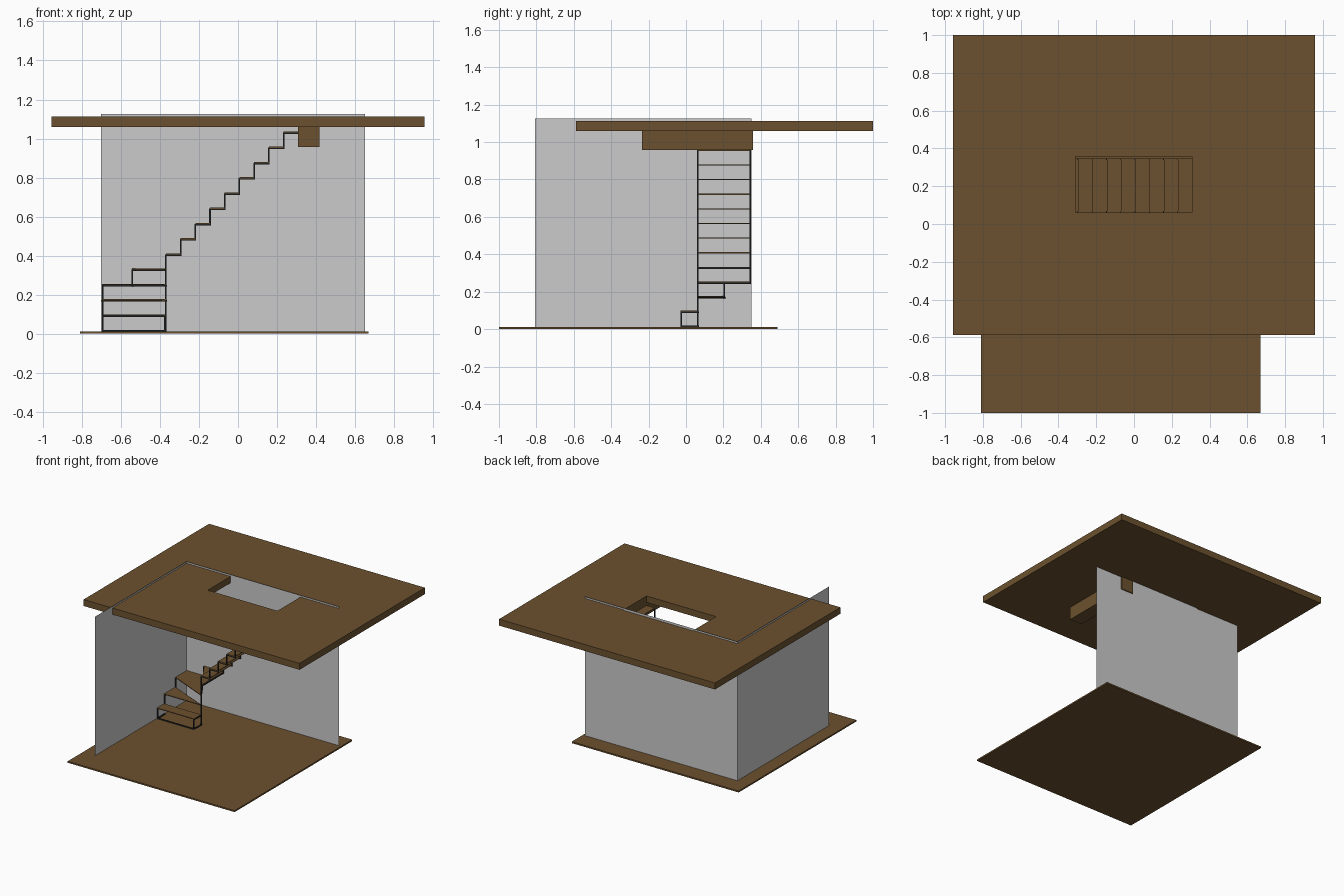
import bpy, bmesh
from mathutils import Vector

if "Cube" in bpy.data.objects:
    bpy.data.objects.remove(bpy.data.objects["Cube"])


def material(name, rgb):
    m = bpy.data.materials.new(name)
    m.diffuse_color = (*rgb, 1)
    m.use_nodes = True
    m.node_tree.nodes["Principled BSDF"].inputs["Base Color"].default_value = m.diffuse_color
    return m


WOOD = material("wood", (0.15, 0.083, 0.029))
STEEL = material("dark_steel", (0.02, 0.022, 0.023))


def finish(name, bm, mat=None, closed=True):
    if closed:
        bmesh.ops.recalc_face_normals(bm, faces=bm.faces[:])
    me = bpy.data.meshes.new(name)
    bm.to_mesh(me)
    bm.free()
    if mat:
        me.materials.append(mat)
    ob = bpy.data.objects.new(name, me)
    bpy.context.collection.objects.link(ob)
    return ob


def prism(bm, pts, z0, z1):
    """Extrude a plan outline from z0 up to z1."""
    f = bm.faces.new([bm.verts.new((x, y, z0)) for x, y in pts])
    ext = bmesh.ops.extrude_face_region(bm, geom=[f])["geom"]
    bmesh.ops.translate(bm, vec=(0, 0, z1 - z0),
                        verts=[v for v in ext if isinstance(v, bmesh.types.BMVert)])


def rect(x0, x1, y0, y1):
    return [(x0, y0), (x1, y0), (x1, y1), (x0, y1)]


def slab(name, x0, x1, y0, y1, z0, z1):
    bm = bmesh.new()
    prism(bm, rect(x0, x1, y0, y1), z0, z1)
    return finish(name, bm, WOOD)


def bar(bm, p, q, w=0.008):
    """Square bar between two points, running a little past both ends."""
    p, q = Vector(p), Vector(q)
    d = (q - p).normalized()
    up = Vector((1, 0, 0)) if abs(d.z) > 0.9 else Vector((0, 0, 1))
    s = d.cross(up).normalized() * w / 2
    t = d.cross(s).normalized() * w / 2
    p, q = p - d * w / 2, q + d * w / 2
    a, b = ([bm.verts.new(c + k) for k in (s + t, s - t, -s - t, t - s)] for c in (p, q))
    bm.faces.new(a)
    bm.faces.new(b[::-1])
    for i in range(4):
        bm.faces.new((a[i], b[i], b[(i + 1) % 4], a[(i + 1) % 4]))


# Lower floor and trimmer beam
slab("lower_floor", -0.81, 0.67, -1.0, 0.49, 0.0, 0.012)
slab("beam", 0.308, 0.417, -0.235, 0.358, 0.957, 1.06)

# Upper floor with stairwell opening
bm = bmesh.new()
outer, inner = ([bm.verts.new((x, y, 1.06)) for x, y in r] for r in
                (rect(-0.957, 0.957, -0.588, 1.0), rect(-0.31, 0.308, 0.06, 0.358)))
for i in range(4):
    j = (i + 1) % 4
    bm.faces.new((outer[i], outer[j], inner[j], inner[i]))
ext = bmesh.ops.extrude_face_region(bm, geom=bm.faces[:])["geom"]
bmesh.ops.translate(bm, vec=(0, 0, 0.052), verts=[v for v in ext if isinstance(v, bmesh.types.BMVert)])
finish("upper_floor", bm, WOOD)

# Sheet walls
for name, a, b in (("back_wall", (-0.702, 0.35), (0.652, 0.35)),
                   ("left_wall", (-0.702, -0.807), (-0.702, 0.35))):
    bm = bmesh.new()
    bm.faces.new([bm.verts.new((*p, z)) for p, z in ((a, 0.012), (b, 0.012), (b, 1.126), (a, 1.126))])
    finish(name, bm, closed=False)

# Stair setting out
RISE, GO, BASE = 0.0781, 0.0755, 0.018
X0, X1, Y0, Y1 = -0.698, -0.370, 0.060, 0.347
PIVOT = (X1, Y0)
W1, W2 = (X0, 0.205), (-0.543, Y1)      # outer ends of winder risers


def top(n):
    return BASE + n * RISE


# Treads: one straight, three winders, nine straight
plans = [rect(X0, X1, -0.03, Y0),
         [PIVOT, W1, (X0, Y0)],
         [PIVOT, W2, (X0, Y1), W1],
         [PIVOT, (X1, Y1), W2]]
plans += [rect(X1 + i * GO, X1 + (i + 1) * GO, Y0, Y1) for i in range(9)]
bm = bmesh.new()
for n, plan in enumerate(plans, 1):
    prism(bm, plan, top(n) - 0.003, top(n) + 0.003)
finish("stair_treads", bm, WOOD)

# Steel frame carrying the treads
bm = bmesh.new()
e = 0.004
xo, yi, yo = X0 + e, Y0 + e, Y1 - e
piv = (X1, yi)
w1, w2 = (xo, W1[1]), (W2[0], yo)
z = [top(n) - 0.006 for n in range(14)]
z[0] = 0.016

# Riser frames of the lower steps: base bar and two uprights
for n, (a, b) in enumerate((((X1 - e, -0.026), (xo, -0.026)), (piv, (xo, yi)), (piv, w1), (piv, w2))):
    bar(bm, (*a, z[n]), (*b, z[n]))
    for p in (a, b):
        bar(bm, (*p, z[n]), (*p, z[n + 1]))

# Side rails under the lower treads
for n, path in ((0, [(xo, -0.026), (xo, yi)]), (0, [(X1 - e, -0.026), piv]),
                (1, [(xo, -0.026), (xo, yi)]), (1, [(X1 - e, -0.026), piv]),
                (2, [(xo, yi), w1]), (3, [w1, (xo, yo), w2]), (4, [w2, (X1, yo)]), (4, [piv, (X1, yo)])):
    for a, b in zip(path, path[1:]):
        bar(bm, (*a, z[n]), (*b, z[n]))

# Corner post
bar(bm, (*piv, z[0]), (*piv, z[5]))

# Zigzag stringers of the straight flight
for y in (yi, yo):
    for i in range(9):
        x, n = X1 + i * GO, i + 5
        bar(bm, (x, y, z[n - 1]), (x, y, z[n]))
        bar(bm, (x, y, z[n]), (x + GO - e, y, z[n]))
finish("stair_frame", bm, STEEL)
